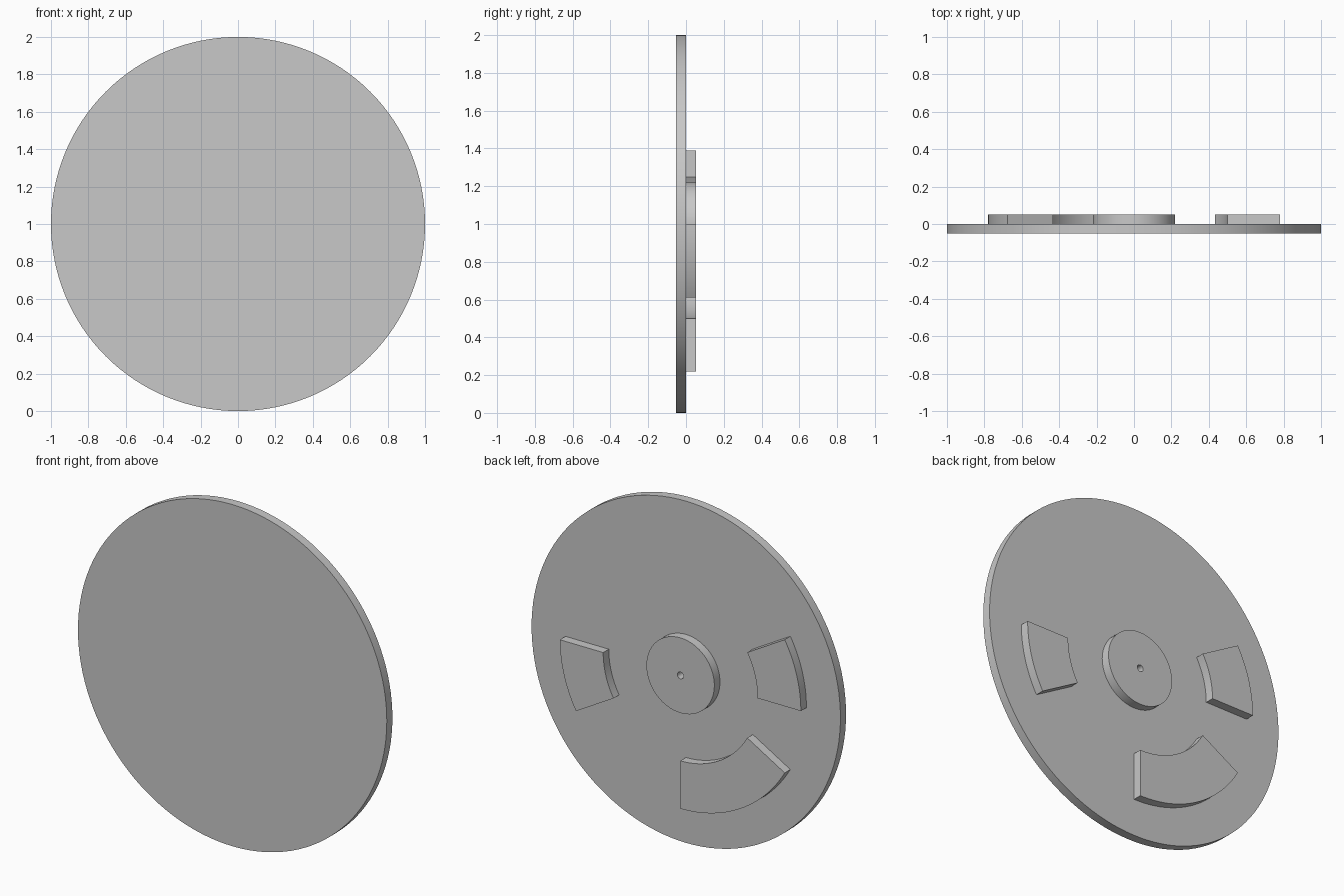
import bpy
import bmesh
from math import cos, sin, radians, tau
from mathutils import Vector

THICK = 0.052
CENTRE_Z = 1.0
PAD_INNER, PAD_OUTER = 0.5, 0.78

cube = bpy.data.objects.get("Cube")
if cube:
    bpy.data.objects.remove(cube, do_unlink=True)

grey = bpy.data.materials.new("plain_grey")
grey.use_nodes = True
colour = (0.58, 0.58, 0.58, 1)
grey.diffuse_color = colour
grey.node_tree.nodes["Principled BSDF"].inputs["Base Color"].default_value = colour


def polar(radius, angle, y):
    return Vector((radius * cos(angle), y, CENTRE_Z + radius * sin(angle)))


def finish(name, bm):
    """Turn a bmesh into a smooth-shaded object with crisp edges."""
    bmesh.ops.recalc_face_normals(bm, faces=bm.faces)
    mesh = bpy.data.meshes.new(name)
    bm.to_mesh(mesh)
    bm.free()
    mesh.materials.append(grey)
    obj = bpy.data.objects.new(name, mesh)
    bpy.context.collection.objects.link(obj)
    bpy.ops.object.select_all(action='DESELECT')
    obj.select_set(True)
    bpy.context.view_layer.objects.active = obj
    bpy.ops.object.shade_smooth_by_angle(angle=radians(30))


def extrude_outline(name, points):
    """Extrude a flat outline backwards by one plate thickness."""
    bm = bmesh.new()
    face = bm.faces.new([bm.verts.new(p) for p in points])
    result = bmesh.ops.extrude_face_region(bm, geom=[face], use_keep_orig=True)
    moved = [v for v in result["geom"] if isinstance(v, bmesh.types.BMVert)]
    bmesh.ops.translate(bm, verts=moved, vec=(0, THICK, 0))
    finish(name, bm)


def ring(name, inner, outer, steps):
    """Flat washer with a round bore, standing on the back of the plate."""
    bm = bmesh.new()
    profile = [(inner, 0), (outer, 0), (outer, THICK), (inner, THICK)]
    loops = [[bm.verts.new(polar(r, tau * i / steps, y)) for r, y in profile]
             for i in range(steps)]
    for i, a in enumerate(loops):
        b = loops[(i + 1) % steps]
        for k in range(4):
            n = (k + 1) % 4
            bm.faces.new((a[k], a[n], b[n], b[k]))
    finish(name, bm)


def arc_pad(name, start, end):
    """Raised block bounded by two arcs and two radial ends."""
    steps = abs(end - start) // 2
    angles = [radians(start + (end - start) * i / steps) for i in range(steps + 1)]
    outline = [polar(PAD_OUTER, a, 0) for a in angles]
    outline += [polar(PAD_INNER, a, 0) for a in reversed(angles)]
    extrude_outline(name, outline)


# Main round plate
extrude_outline("round_plate", [polar(1, tau * i / 128, -THICK) for i in range(128)])

# Central hub with a small pin hole
ring("centre_hub", 0.02, 0.22, 64)

# Raised arc pads on the back
arc_pad("left_pad", -30, 0)
arc_pad("right_pad", 150, 180)
arc_pad("lower_pad", 210, 270)
